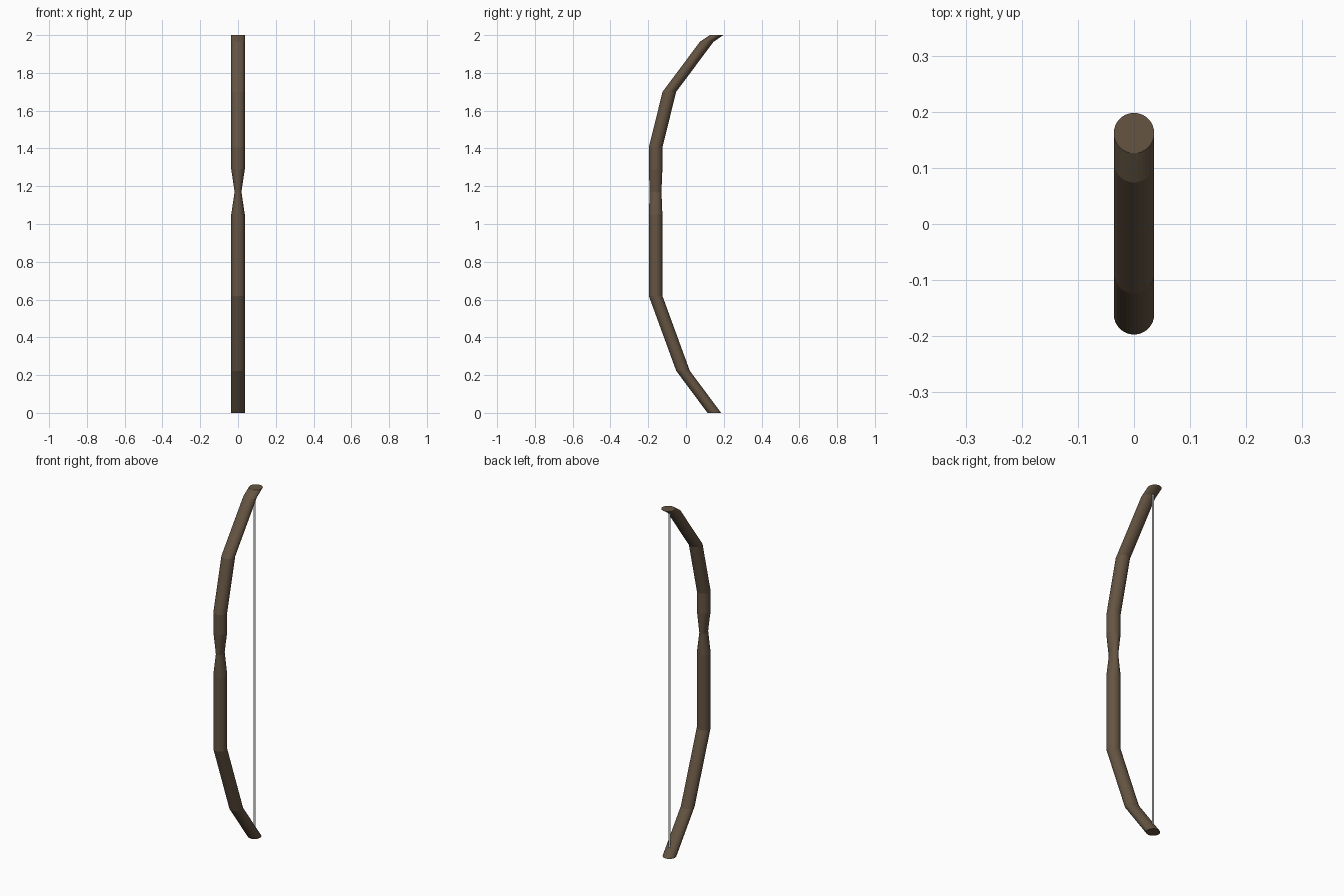
import bpy, bmesh, math

if "Cube" in bpy.data.objects:
    bpy.data.objects.remove(bpy.data.objects["Cube"])

SIDES = 32
R = 0.036

# Bow stave: horizontal rings as (y centre, z, x radius, y radius)
rings = [
    (0.150, 0.00, R, R),
    (-0.016, 0.223, R, R),
    (-0.161, 0.62, R, R),
    (-0.161, 1.05, R, R),
    (-0.161, 1.17, 0.018, 0.031),   # pinched grip
    (-0.161, 1.29, R, R),
    (-0.161, 1.405, R, R),
    (-0.088, 1.70, R, R),
    (0.110, 1.965, R, R),
    (0.162, 2.00, R, R),
]


def finish(name, bm, colour=None):
    mesh = bpy.data.meshes.new(name)
    bmesh.ops.recalc_face_normals(bm, faces=bm.faces[:])
    bm.to_mesh(mesh)
    bm.free()
    obj = bpy.data.objects.new(name, mesh)
    bpy.context.collection.objects.link(obj)
    if colour:
        mat = bpy.data.materials.new(name + "_colour")
        mat.diffuse_color = (*colour, 1)
        mat.use_nodes = True
        mat.node_tree.nodes["Principled BSDF"].inputs["Base Color"].default_value = mat.diffuse_color
        mesh.materials.append(mat)
    return obj


bm = bmesh.new()
loops = []
for y, z, rx, ry in rings:
    loops.append([bm.verts.new((rx * math.cos(a), y + ry * math.sin(a), z))
                  for a in (2 * math.pi * i / SIDES for i in range(SIDES))])
for lo, hi in zip(loops, loops[1:]):
    for i in range(SIDES):
        j = (i + 1) % SIDES
        bm.faces.new((lo[i], lo[j], hi[j], hi[i]))
bm.faces.new(loops[0][::-1])
bm.faces.new(loops[-1])
finish("bow_stave", bm, (0.13, 0.09, 0.055))

# Bowstring: flat thin ribbon running between the limb tips
bm = bmesh.new()
w = 0.007
bm.faces.new([bm.verts.new((x, 0.15, z))
              for x, z in ((-w, 0.02), (w, 0.02), (w, 1.98), (-w, 1.98))])
finish("bowstring", bm)
